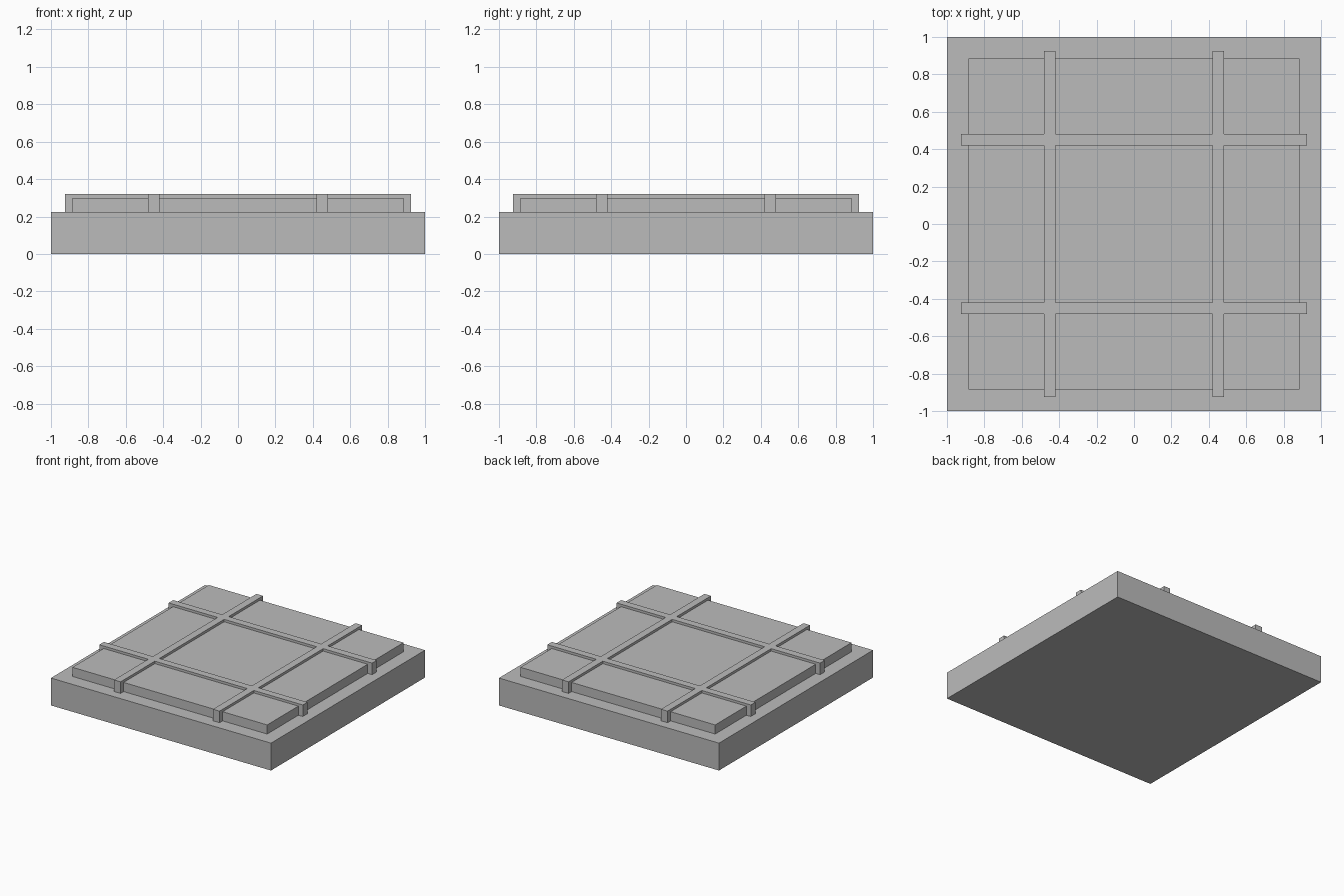
import bpy
import bmesh

cube = bpy.data.objects.get("Cube")
if cube:
    bpy.data.objects.remove(cube, do_unlink=True)

BASE_TOP, PANEL_TOP, BAR_TOP = 0.225, 0.30, 0.32
BAR_INNER, BAR_OUTER, BAR_END = 0.42, 0.48, 0.925

grey = bpy.data.materials.new("light_grey")
grey.use_nodes = True
grey.diffuse_color = (0.5, 0.5, 0.5, 1)
grey.node_tree.nodes["Principled BSDF"].inputs["Base Color"].default_value = (0.5, 0.5, 0.5, 1)


def add_object(name, bm):
    bmesh.ops.recalc_face_normals(bm, faces=bm.faces[:])
    mesh = bpy.data.meshes.new(name)
    bm.to_mesh(mesh)
    bm.free()
    mesh.materials.append(grey)
    obj = bpy.data.objects.new(name, mesh)
    bpy.context.collection.objects.link(obj)
    return obj


def square_slab(name, half, bottom, top):
    bm = bmesh.new()
    bmesh.ops.create_cube(bm, size=1)
    bmesh.ops.scale(bm, vec=(2 * half, 2 * half, top - bottom), verts=bm.verts)
    bmesh.ops.translate(bm, vec=(0, 0, (bottom + top) / 2), verts=bm.verts)
    return add_object(name, bm)


def crossed_bars(name, bottom, top):
    """Joined lattice: keep the grid cells lying in a bar row or column."""
    lines = [-BAR_END, -BAR_OUTER, -BAR_INNER, BAR_INNER, BAR_OUTER, BAR_END]
    bm = bmesh.new()
    grid = [[bm.verts.new((x, y, bottom)) for y in lines] for x in lines]
    for i in range(5):
        for j in range(5):
            if i % 2 or j % 2:
                bm.faces.new((grid[i][j], grid[i + 1][j],
                              grid[i + 1][j + 1], grid[i][j + 1]))
    raised = bmesh.ops.extrude_face_region(bm, geom=bm.faces[:], use_keep_orig=True)
    verts = [g for g in raised["geom"] if isinstance(g, bmesh.types.BMVert)]
    bmesh.ops.translate(bm, vec=(0, 0, top - bottom), verts=verts)
    return add_object(name, bm)


# Thick base, raised panel and the lattice of bars over it
square_slab("base", 1.0, 0, BASE_TOP)
square_slab("raised_panel", 0.885, BASE_TOP, PANEL_TOP)
crossed_bars("crossed_bars", BASE_TOP, BAR_TOP)
